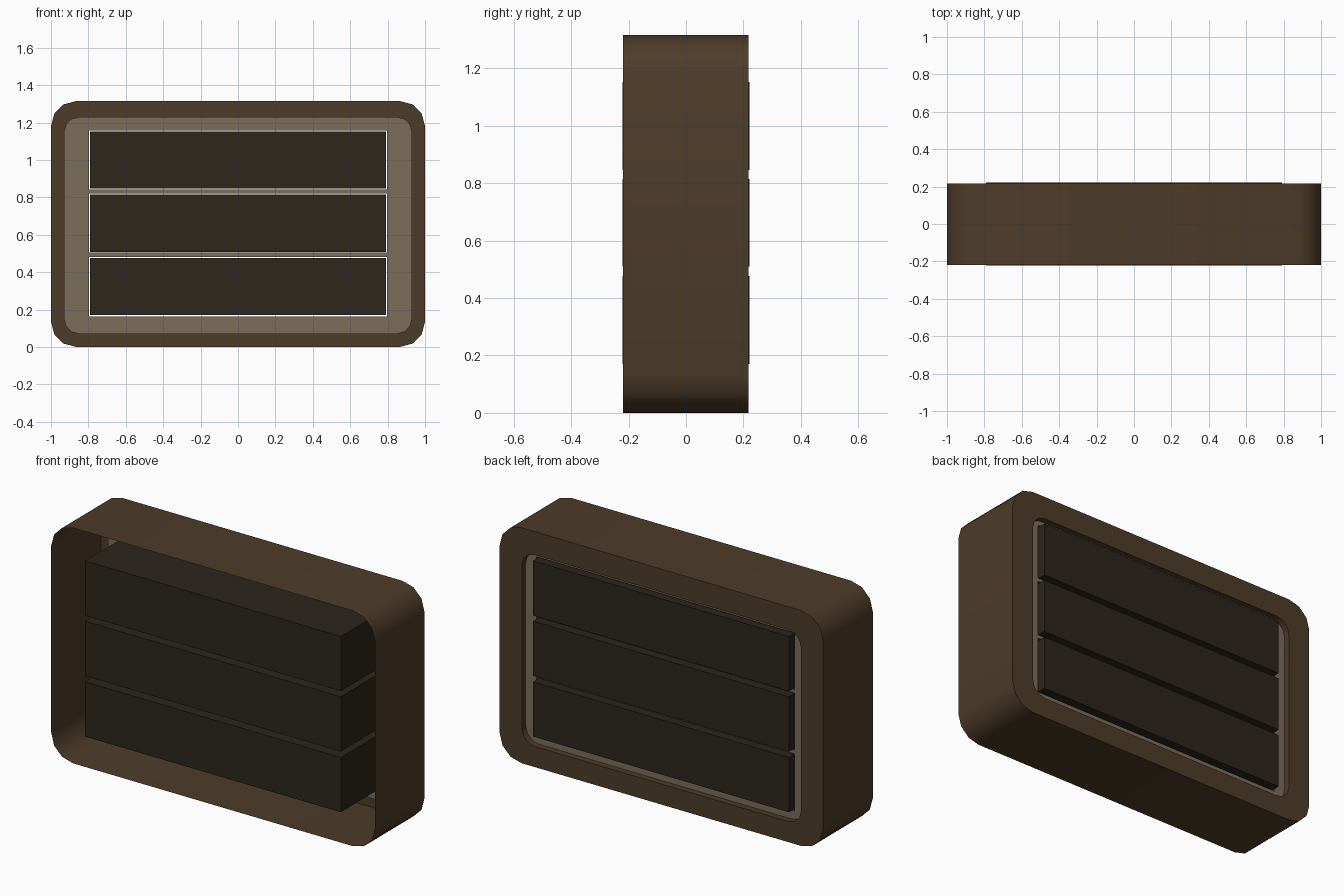
import bpy, bmesh
from math import sin, cos, pi, radians

if "Cube" in bpy.data.objects:
    bpy.data.objects.remove(bpy.data.objects["Cube"])


def material(name, rgb):
    m = bpy.data.materials.new(name)
    m.diffuse_color = (*rgb, 1)
    m.use_nodes = True
    m.node_tree.nodes["Principled BSDF"].inputs["Base Color"].default_value = m.diffuse_color
    return m


brown = material("brown_shell", (0.075, 0.045, 0.022))
tan = material("tan_panel", (0.2, 0.155, 0.105))
dark = material("dark_slat", (0.025, 0.019, 0.012))


def loop(bm, hx, z0, z1, r, y, seg=3):
    """Rounded rectangle of vertices in the XZ plane."""
    centres = [(hx - r, z1 - r), (-hx + r, z1 - r), (-hx + r, z0 + r), (hx - r, z0 + r)]
    return [bm.verts.new((cx + r * cos(a), y, cz + r * sin(a)))
            for q, (cx, cz) in enumerate(centres)
            for a in [(q + i / seg) * pi / 2 for i in range(seg + 1)]]


def bridge(bm, a, b):
    n = len(a)
    for i in range(n):
        j = (i + 1) % n
        bm.faces.new((a[i], a[j], b[j], b[i]))


def finish(bm, name, mat, smooth=False):
    bmesh.ops.recalc_face_normals(bm, faces=bm.faces)
    me = bpy.data.meshes.new(name)
    bm.to_mesh(me)
    bm.free()
    me.materials.append(mat)
    ob = bpy.data.objects.new(name, me)
    bpy.context.collection.objects.link(ob)
    if smooth:
        bpy.context.view_layer.objects.active = ob
        ob.select_set(True)
        bpy.ops.object.shade_smooth_by_angle(angle=radians(40))
        ob.select_set(False)
    return ob


# Outer shell: open front, folded-in rim and short recess wall at the back
bm = bmesh.new()
loops = [loop(bm, 1.0, 0.0, 1.315, 0.135, -0.22),
         loop(bm, 1.0, 0.0, 1.315, 0.135, 0.217),
         loop(bm, 0.863, 0.115, 1.185, 0.08, 0.217),
         loop(bm, 0.863, 0.115, 1.185, 0.08, 0.182)]
for a, b in zip(loops, loops[1:]):
    bridge(bm, a, b)
finish(bm, "outer_shell", brown, True)

# Slat panel: thin sheet with three openings
bm = bmesh.new()
bridge(bm, loop(bm, 0.93, 0.07, 1.23, 0.08, 0.18),
       loop(bm, 0.797, 0.163, 1.157, 0.004, 0.18))
for z0, z1 in ((0.482, 0.504), (0.821, 0.842)):
    bm.faces.new([bm.verts.new((x, 0.18, z)) for x, z in
                  ((-0.797, z0), (-0.797, z1), (0.797, z1), (0.797, z0))])
finish(bm, "slat_panel", tan)

# Three deep horizontal slats
for i, z0 in enumerate((0.17, 0.509, 0.846)):
    bm = bmesh.new()
    bmesh.ops.create_cube(bm, size=1)
    for v in bm.verts:
        v.co = (v.co.x * 1.58, v.co.y * 0.442, z0 + (v.co.z + 0.5) * 0.306)
    finish(bm, f"slat_{i + 1}", dark)
